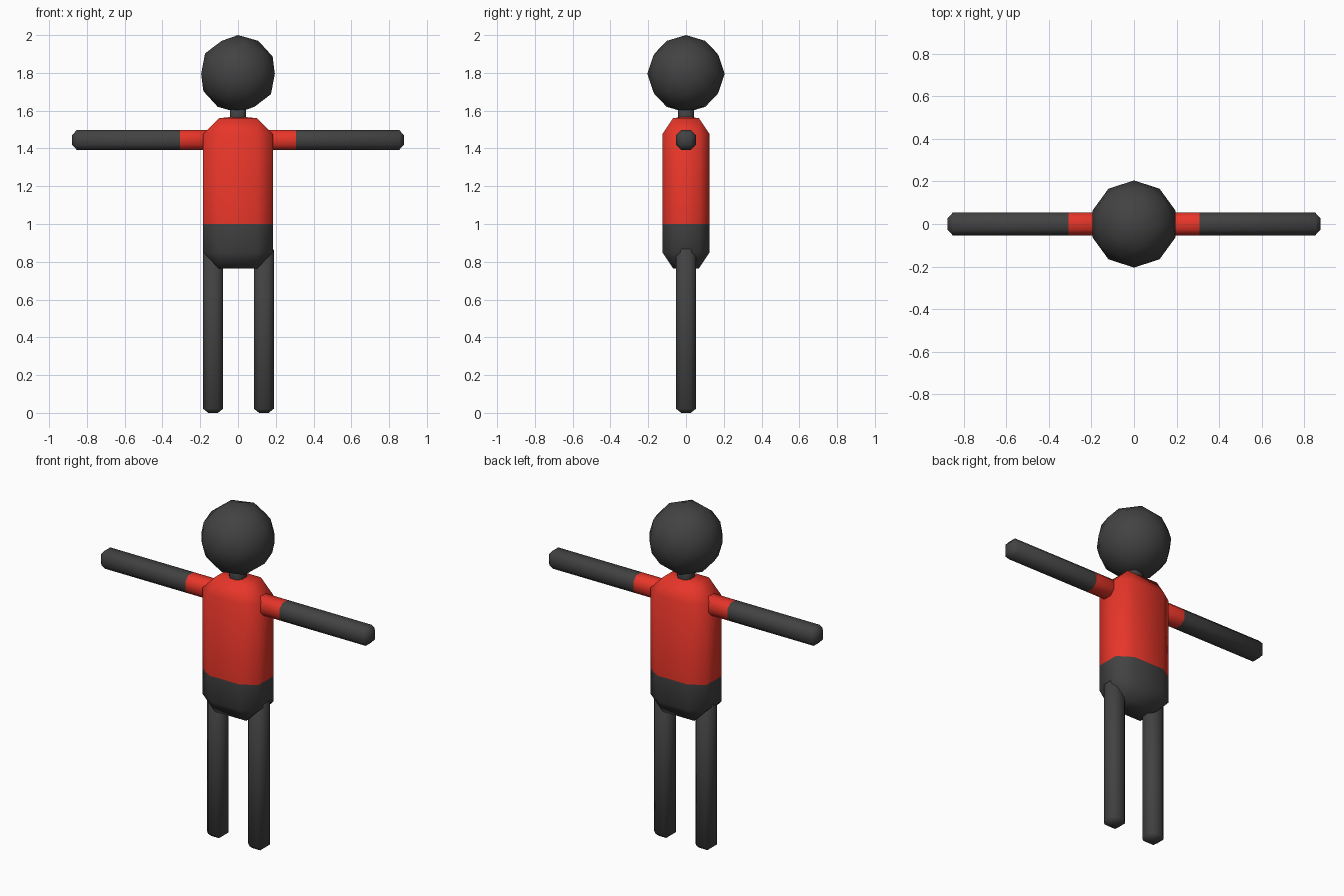
import bpy, bmesh, math
from mathutils import Matrix, Vector

if "Cube" in bpy.data.objects:
    bpy.data.objects.remove(bpy.data.objects["Cube"])


def material(name, colour):
    m = bpy.data.materials.new(name)
    m.diffuse_color = (*colour, 1)
    m.use_nodes = True
    m.node_tree.nodes["Principled BSDF"].inputs["Base Color"].default_value = m.diffuse_color
    return m


RED = material("shirt red", (0.8, 0.036, 0.022))
GREY = material("charcoal grey", (0.055, 0.055, 0.055))


def finish(bm, name, mats):
    bmesh.ops.recalc_face_normals(bm, faces=bm.faces)
    for f in bm.faces:
        f.smooth = True
    mesh = bpy.data.meshes.new(name)
    bm.to_mesh(mesh)
    bm.free()
    for m in mats:
        mesh.materials.append(m)
    ob = bpy.data.objects.new(name, mesh)
    bpy.context.collection.objects.link(ob)
    return ob


def bevelled_bar(name, half_x, half_y, low, high, cap, mats, cut=None, inset=0.55,
                 dome=0.0, transform=None):
    """Upright chamfered bar; faces above the cut height use the second material."""
    bm = bmesh.new()
    bmesh.ops.create_cube(bm, size=2)
    bmesh.ops.bevel(bm, geom=bm.edges[:], offset=1 - inset, segments=1,
                    affect='EDGES', profile=0.5)
    for v in bm.verts:
        depth = 0 if abs(v.co.z) > 0.99 else cap
        z = high - depth if v.co.z > 0 else low + depth
        v.co = (v.co.x * half_x, v.co.y * half_y, z)
    if dome:
        top = [f for f in bm.faces if f.calc_center_median().z > high - 0.001]
        for v in bmesh.ops.poke(bm, faces=top)["verts"]:
            v.co.z += dome
    if cut is not None:
        bmesh.ops.bisect_plane(bm, geom=bm.verts[:] + bm.edges[:] + bm.faces[:],
                               plane_co=(0, 0, cut), plane_no=(0, 0, 1))
        for f in bm.faces:
            f.material_index = int(f.calc_center_median().z > cut)
    if transform:
        bm.transform(transform)
    return finish(bm, name, mats)


# Torso: grey hips below, red shirt above
bevelled_bar("torso", 0.185, 0.125, 0.765, 1.56, 0.085, [GREY, RED], cut=1.0, dome=0.01)

# Neck
bevelled_bar("neck", 0.042, 0.042, 1.5, 1.64, 0.02, [GREY])

# Head
bm = bmesh.new()
bmesh.ops.create_icosphere(bm, subdivisions=2, radius=0.205,
                           matrix=Matrix.Translation((0, 0, 1.795)))
finish(bm, "head", [GREY])

# Arms with short red sleeves, and legs
for side, label, leg_x in ((-1, "left", -0.132), (1, "right", 0.137)):
    turn = Matrix.Translation((0, 0, 1.445)) @ Matrix.Rotation(side * math.pi / 2, 4, 'Y')
    bevelled_bar(label + "_arm", 0.053, 0.053, 0.06, 0.878, 0.025, [RED, GREY],
                 cut=0.307, inset=0.48, transform=turn)
    bevelled_bar(label + "_leg", 0.053, 0.053, 0.0, 0.885, 0.022, [GREY],
                 inset=0.48, transform=Matrix.Translation((leg_x, 0, 0)))
